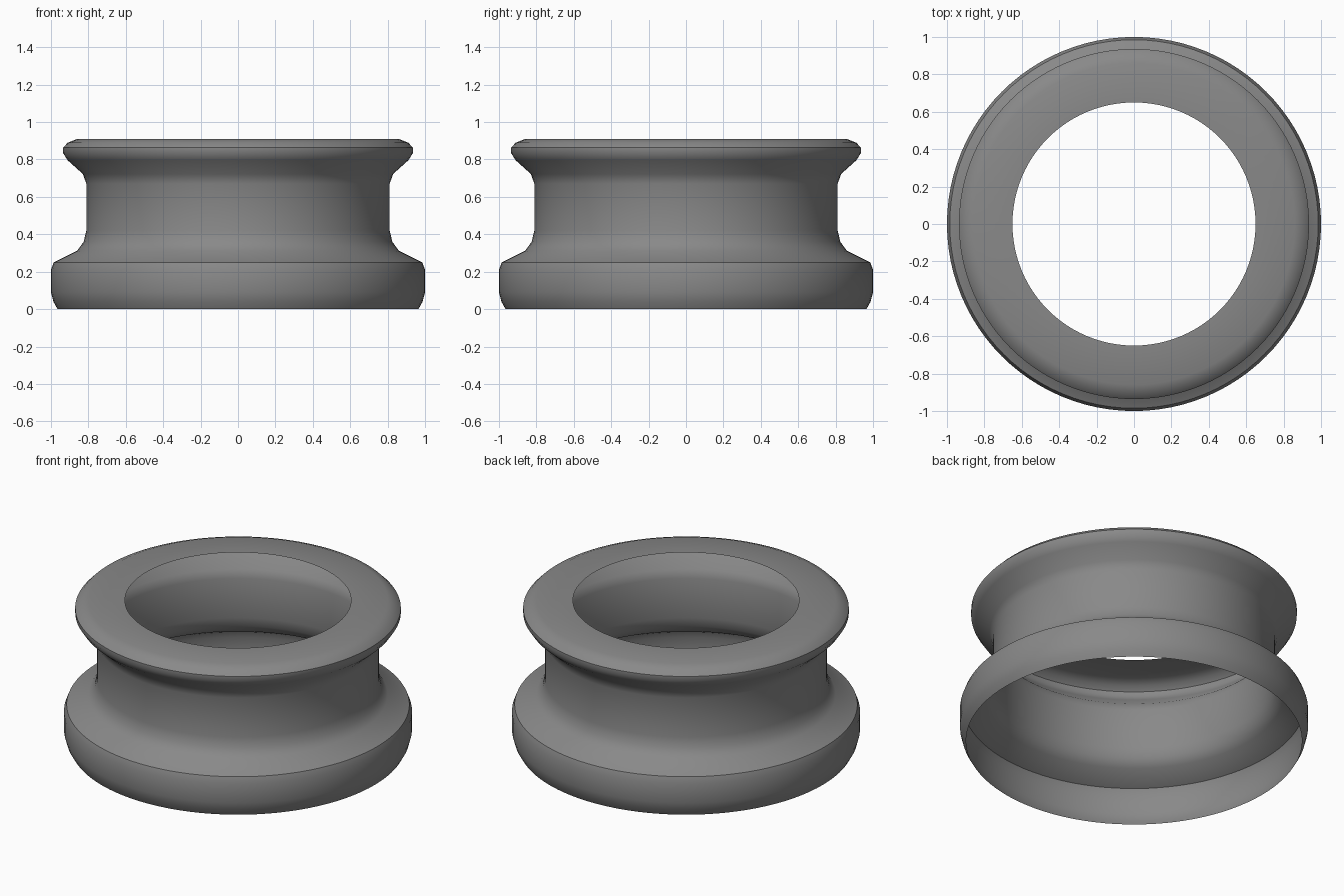
import bpy, bmesh, math

if "Cube" in bpy.data.objects:
    bpy.data.objects.remove(bpy.data.objects["Cube"])

SEGMENTS = 96

# Half profile (radius, height) from the open bottom rim up to the top opening
profile = [
    (0.965, 0.0), (0.987, 0.04), (1.0, 0.09), (1.0, 0.21), (0.985, 0.25),   # base band
    (0.86, 0.312), (0.825, 0.36), (0.811, 0.42),                            # lower flare
    (0.811, 0.67), (0.829, 0.722),                                          # neck
    (0.91, 0.795), (0.936, 0.835), (0.936, 0.863),                          # upper flange
    (0.91, 0.89), (0.86, 0.91), (0.65, 0.91),                               # flat top ring
]

# Revolve the profile into a thin open shell
bm = bmesh.new()
rings = []
for r, z in profile:
    rings.append([bm.verts.new((r * math.cos(2 * math.pi * i / SEGMENTS),
                                r * math.sin(2 * math.pi * i / SEGMENTS), z))
                  for i in range(SEGMENTS)])
for low, high in zip(rings, rings[1:]):
    for i in range(SEGMENTS):
        j = (i + 1) % SEGMENTS
        bm.faces.new((low[i], low[j], high[j], high[i]))

mesh = bpy.data.meshes.new("flanged_ring")
bm.to_mesh(mesh)
bm.free()
ring = bpy.data.objects.new("flanged_ring", mesh)
bpy.context.collection.objects.link(ring)

# Single grey material
grey = bpy.data.materials.new("grey")
grey.diffuse_color = (0.25, 0.25, 0.25, 1.0)
grey.use_nodes = True
grey.node_tree.nodes["Principled BSDF"].inputs["Base Color"].default_value = grey.diffuse_color
mesh.materials.append(grey)

# Smooth shading with crisp shoulder edges
bpy.context.view_layer.objects.active = ring
ring.select_set(True)
bpy.ops.object.shade_smooth_by_angle(angle=math.radians(38))
